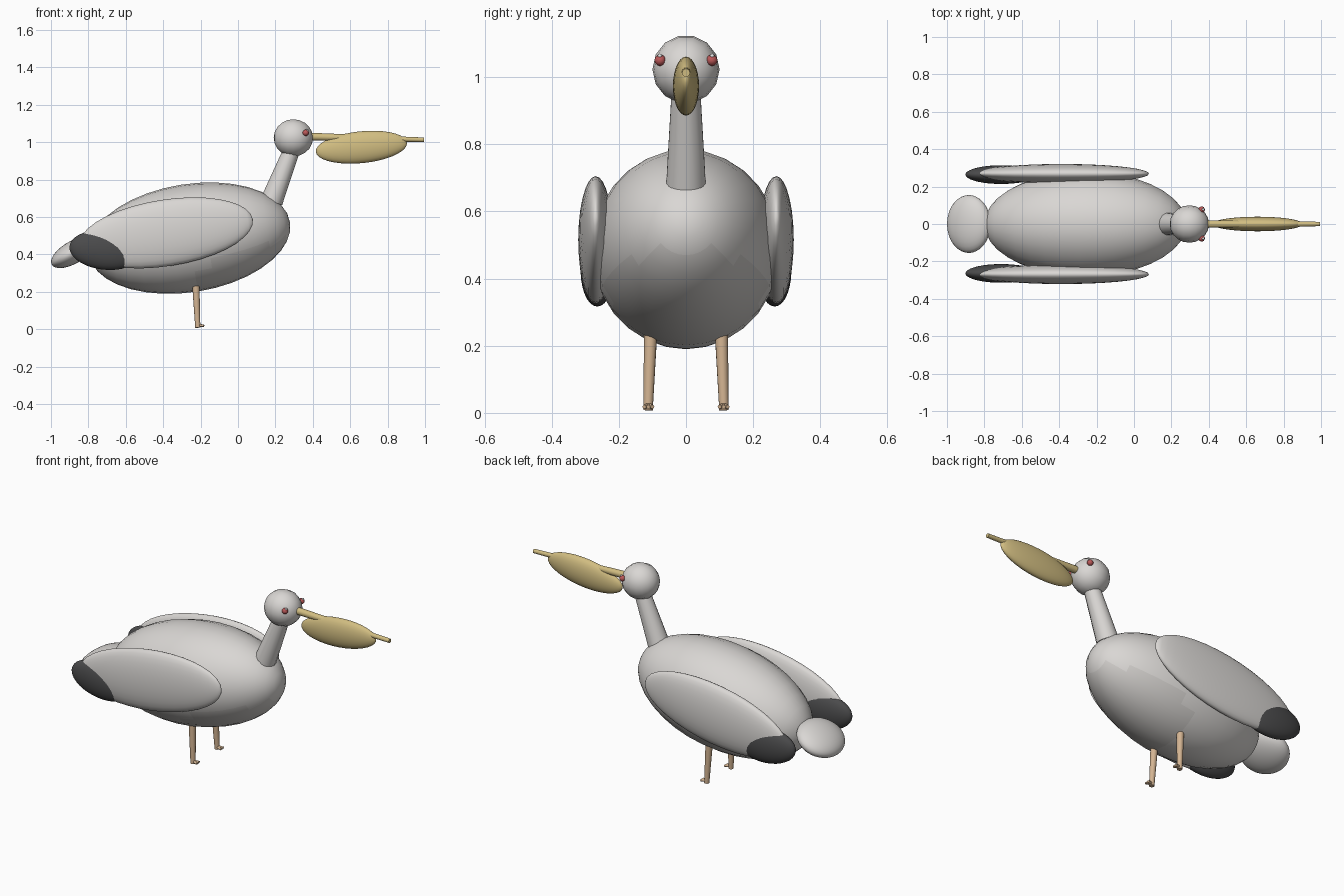
import bpy, bmesh, math
from mathutils import Matrix, Vector

cube = bpy.data.objects.get("Cube")
if cube:
    bpy.data.objects.remove(cube)


def material(name, rgb):
    m = bpy.data.materials.new(name)
    m.use_nodes = True
    m.diffuse_color = (*rgb, 1)
    m.node_tree.nodes["Principled BSDF"].inputs["Base Color"].default_value = (*rgb, 1)
    return m


plumage = material("pale grey plumage", (0.70, 0.68, 0.66))
belly = material("belly grey", (0.62, 0.60, 0.58))
dark = material("dark wing tip", (0.07, 0.07, 0.072))
yellow = material("bill yellow", (0.64, 0.51, 0.22))
red = material("eye red", (0.50, 0.10, 0.10))
white = material("eye glint white", (0.85, 0.85, 0.85))
tan = material("leg tan", (0.66, 0.46, 0.29))


def finish(name, bm, mats):
    mesh = bpy.data.meshes.new(name)
    bm.to_mesh(mesh)
    bm.free()
    for m in mats:
        mesh.materials.append(m)
    obj = bpy.data.objects.new(name, mesh)
    bpy.context.collection.objects.link(obj)
    bpy.ops.object.select_all(action="DESELECT")
    obj.select_set(True)
    bpy.context.view_layer.objects.active = obj
    bpy.ops.object.shade_smooth_by_angle(angle=math.radians(50))
    return obj


def ellipsoid(name, centre, radii, pitch, mats, segs=28, rings=18, rule=None):
    """Sphere with its poles along x, scaled, then pitched nose-up."""
    bm = bmesh.new()
    bmesh.ops.create_uvsphere(bm, u_segments=segs, v_segments=rings, radius=1)
    bm.transform(Matrix.Translation(centre)
                 @ Matrix.Rotation(-math.radians(pitch), 4, "Y")
                 @ Matrix.Diagonal((*radii, 1))
                 @ Matrix.Rotation(math.pi / 2, 4, "Y"))
    if rule:
        for f in bm.faces:
            f.material_index = rule(f.calc_center_median())
    return finish(name, bm, mats)


def rod(name, start, end, r1, r2, mat, segs=14):
    """Tapered cylinder between two points."""
    a, b = Vector(start), Vector(end)
    d = b - a
    bm = bmesh.new()
    bmesh.ops.create_cone(bm, cap_ends=True, segments=segs, radius1=r1,
                          radius2=r2, depth=d.length)
    bm.transform(Matrix.Translation((a + b) / 2)
                 @ d.to_track_quat("Z", "Y").to_matrix().to_4x4())
    return finish(name, bm, [mat])


# Body with a slightly darker lower breast
ellipsoid("body", (-0.26, 0, 0.487), (0.545, 0.28, 0.289), 9, [plumage, belly],
          rule=lambda c: int(c.z < 0.40 + 0.35 * c.x and c.x > -0.25))
ellipsoid("tail", (-0.883, 0, 0.41), (0.13, 0.155, 0.06), 30, [plumage])

# Neck and head
rod("neck", (0.18, 0, 0.685), (0.30, 0, 0.99), 0.06, 0.042, plumage)
ellipsoid("head", (0.296, 0, 1.023), (0.105, 0.1, 0.102), 0, [plumage], 14, 10)

# Bill with hanging pouch
rod("upper_bill", (0.37, 0, 1.03), (0.995, 0, 1.013), 0.021, 0.012, yellow)
ellipsoid("bill_pouch", (0.66, 0, 0.973), (0.245, 0.039, 0.085), 5.7, [yellow])

# Paired parts
for side, s in (("left", 1), ("right", -1)):
    ellipsoid(side + "_wing", (-0.385, s * 0.269, 0.515), (0.47, 0.052, 0.178),
              8.8, [plumage])
    ellipsoid(side + "_wing_tip", (-0.71, s * 0.264, 0.423), (0.192, 0.05, 0.105),
              -6, [dark])
    ellipsoid(side + "_eye", (0.362, s * 0.077, 1.05), (0.017, 0.017, 0.017),
              0, [red], 12, 8)
    ellipsoid(side + "_eye_glint", (0.37, s * 0.078, 1.063), (0.007, 0.007, 0.007),
              0, [white], 8, 6)
    rod(side + "_leg", (-0.226, s * 0.105, 0.25), (-0.215, s * 0.113, 0.008),
        0.02, 0.014, tan)
    for i, spread in enumerate((-0.012, 0, 0.012)):
        rod(f"{side}_toe_{i + 1}", (-0.215, s * 0.112, 0.022),
            (-0.182, s * 0.112 + spread, 0.018), 0.009, 0.006, tan, 8)
